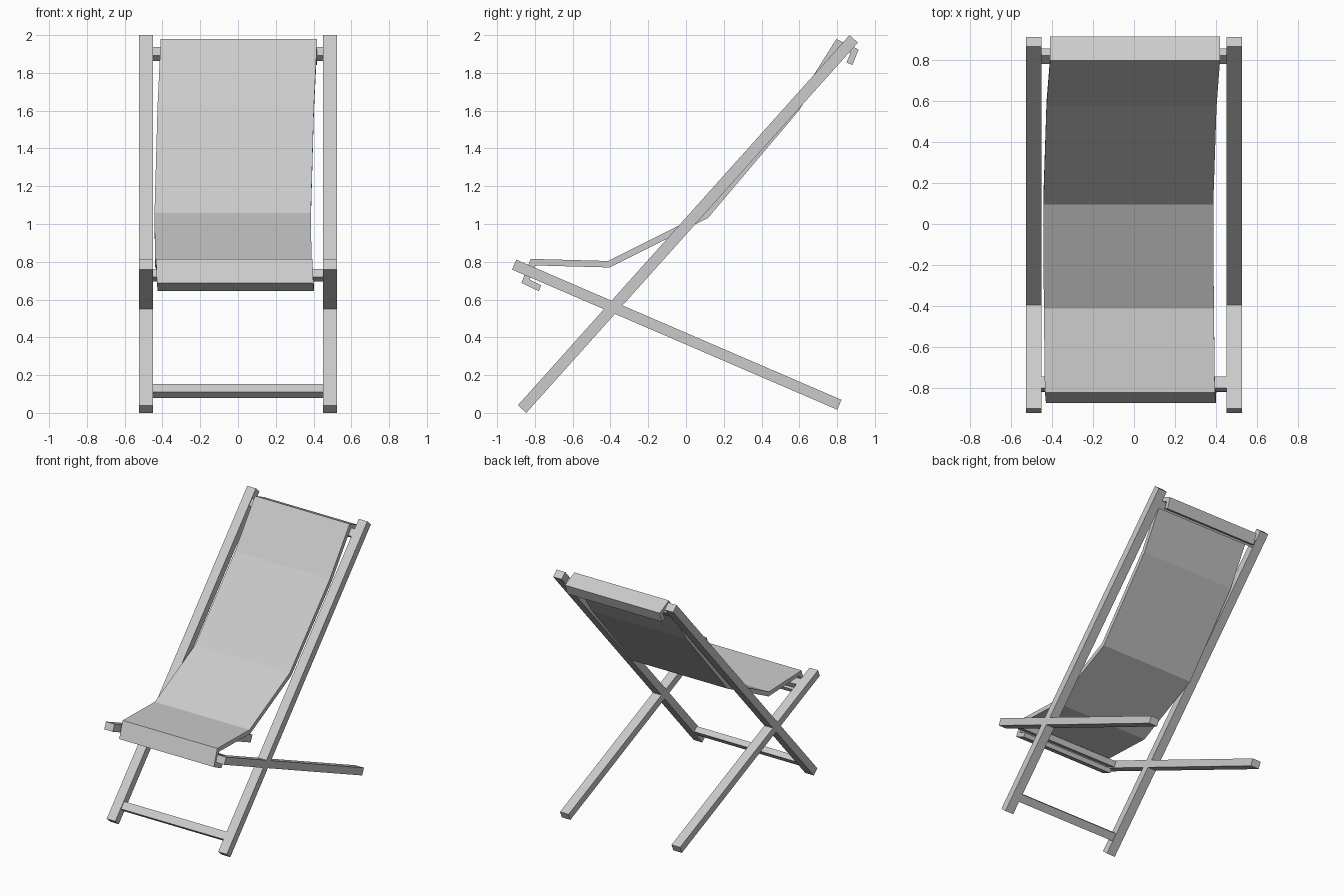
import bpy
import bmesh
from mathutils import Vector

cube = bpy.data.objects.get("Cube")
if cube:
    bpy.data.objects.remove(cube, do_unlink=True)

grey = bpy.data.materials.new("plain light grey")
grey.use_nodes = True
color = (0.6, 0.6, 0.6, 1)
grey.diffuse_color = color
grey.node_tree.nodes["Principled BSDF"].inputs["Base Color"].default_value = color


def add_object(name, bm):
    bmesh.ops.recalc_face_normals(bm, faces=bm.faces[:])
    mesh = bpy.data.meshes.new(name)
    bm.to_mesh(mesh)
    bm.free()
    mesh.materials.append(grey)
    obj = bpy.data.objects.new(name, mesh)
    bpy.context.collection.objects.link(obj)


def sweep(name, outline, spans):
    """Closed side outline (y, z) with its own x range at every point."""
    bm = bmesh.new()
    sides = [[bm.verts.new((span[k], p[0], p[1])) for p, span in zip(outline, spans)]
             for k in (0, 1)]
    n = len(outline)
    for i in range(n):
        j = (i + 1) % n
        bm.faces.new((sides[0][i], sides[0][j], sides[1][j], sides[1][i]))
    # Side edges are strips of quads between mirrored outline points
    for side in sides:
        for i in range(n // 2 - 1):
            bm.faces.new((side[i], side[i + 1], side[n - 2 - i], side[n - 1 - i]))
    add_object(name, bm)


def beam(name, start, end, thickness, x0, x1):
    """Straight bar lying in the side plane."""
    a, b = Vector(start), Vector(end)
    d = (b - a).normalized()
    off = Vector((-d.y, d.x)) * thickness / 2
    sweep(name, [a + off, b + off, b - off, a - off], [(x0, x1)] * 4)


def crossbar(name, start, end, distance):
    """Bar between a pair of rails, set along the rail line."""
    a, b = Vector(start), Vector(end)
    d = (b - a).normalized()
    c = a + d * distance
    beam(name, c - d * 0.03, c + d * 0.03, 0.045, -0.455, 0.455)


# Wooden frame: long back rails crossing short seat legs
back = ((-0.868, 0.02), (0.888, 1.98))
seat = ((-0.91, 0.785), (0.812, 0.043))
for side, x0, x1 in (("left", 0.45, 0.525), ("right", -0.525, -0.45)):
    beam(side + "_back_rail", *back, 0.06, x0, x1)
    beam(side + "_seat_leg", *seat, 0.057, x0, x1)
crossbar("bottom_crossbar", *back, 0.13)
crossbar("top_crossbar", *back, 2.525)
crossbar("front_crossbar", *seat, 0.142)

# Fabric sling: centre line (y, z) and sideways drift, wrapped over both bars
path = [(-0.773, 0.66, -0.012), (-0.85, 0.697, -0.015), (-0.81, 0.798, -0.02),
        (-0.408, 0.787, -0.025), (0.105, 1.045, -0.028), (0.585, 1.612, -0.012),
        (0.802, 1.957, 0.005), (0.892, 1.915, 0.005), (0.866, 1.848, 0.005)]
points = [Vector(p[:2]) for p in path]
offsets = []
for i, p in enumerate(points):
    before = (p - points[i - 1]).normalized() if i else None
    after = (points[i + 1] - p).normalized() if i < len(points) - 1 else None
    before, after = before or after, after or before
    n0, n1 = (Vector((-d.y, d.x)) for d in (before, after))
    miter = (n0 + n1).normalized()
    offsets.append(miter * 0.017 / miter.dot(n0))
outline = [p + o for p, o in zip(points, offsets)]
outline += [p - o for p, o in zip(points, offsets)][::-1]
spans = [(p[2] - 0.414, p[2] + 0.414) for p in path]
sweep("fabric_sling", outline, spans + spans[::-1])
